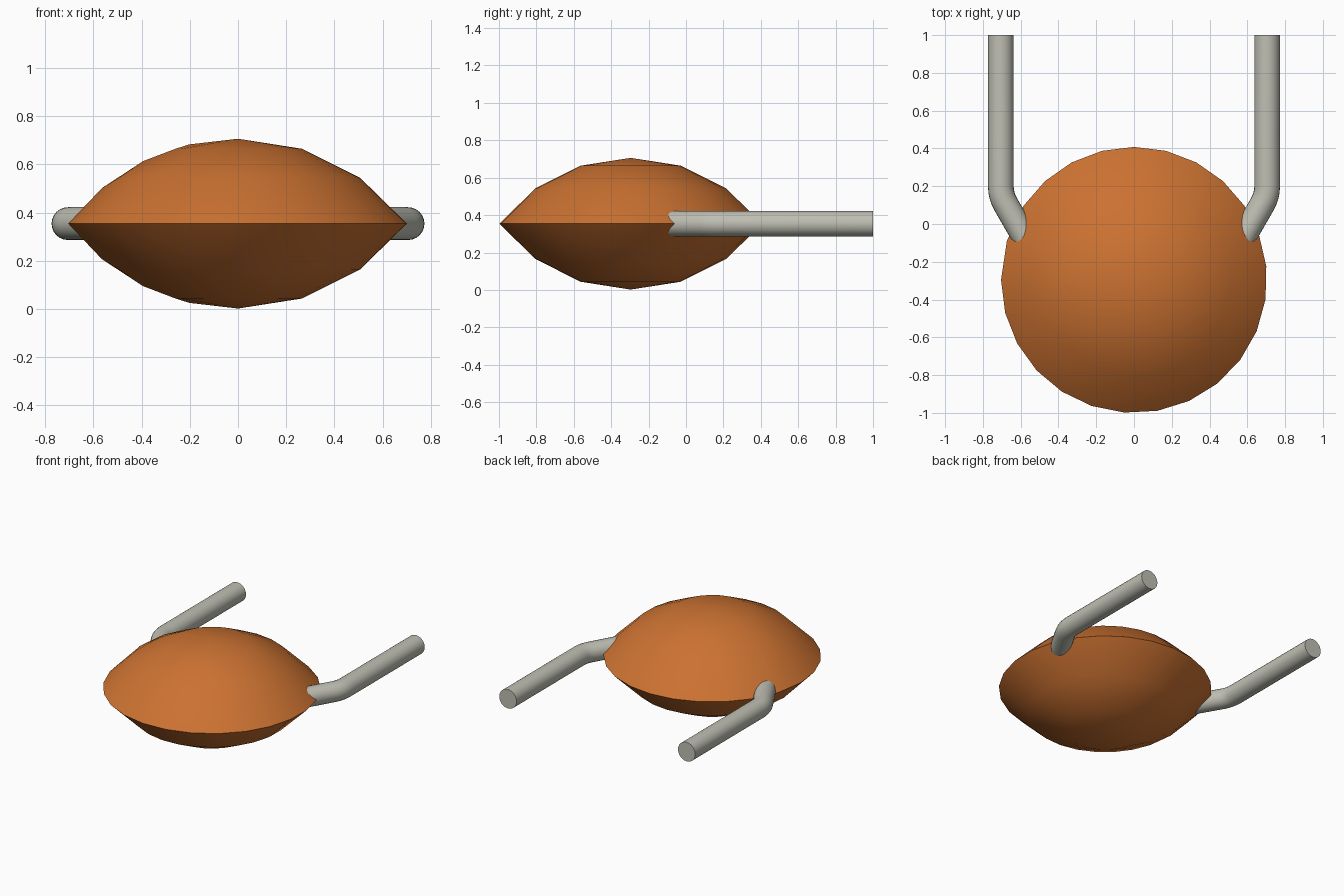
import bpy
import bmesh
import math
from mathutils import Vector

cube = bpy.data.objects.get("Cube")
if cube:
    bpy.data.objects.remove(cube, do_unlink=True)

MID_Z = 0.354


def material(name, rgb):
    mat = bpy.data.materials.new(name)
    mat.use_nodes = True
    mat.diffuse_color = (*rgb, 1)
    mat.node_tree.nodes["Principled BSDF"].inputs["Base Color"].default_value = (*rgb, 1)
    return mat


def finish(bm, name, mat):
    """Turn a bmesh into a smooth object with sharp edges kept."""
    bmesh.ops.recalc_face_normals(bm, faces=bm.faces[:])
    mesh = bpy.data.meshes.new(name)
    bm.to_mesh(mesh)
    bm.free()
    mesh.materials.append(mat)
    obj = bpy.data.objects.new(name, mesh)
    bpy.context.collection.objects.link(obj)
    bpy.ops.object.select_all(action='DESELECT')
    obj.select_set(True)
    bpy.context.view_layer.objects.active = obj
    bpy.ops.object.shade_smooth_by_angle(angle=math.radians(40))
    return obj


orange = material("burnt_orange", (0.60, 0.168, 0.031))
grey = material("warm_grey", (0.52, 0.52, 0.455))


# Lens body: two spherical caps meeting in a sharp rim
def zip_columns(bm, a, b):
    """Fill between two meridians, which may have different point counts."""
    n, m = len(a) - 1, len(b) - 1
    i = j = 0
    while i < n or j < m:
        left, right = (i + 1) * m, (j + 1) * n
        ni, nj = i + (left <= right), j + (right <= left)
        loop = [a[i], b[j], b[nj], a[ni]]
        bm.faces.new(list(dict.fromkeys(loop)))
        i, j = ni, nj


def lens_body():
    radius, height, centre_y = 0.704, 0.352, -0.296
    sphere = (radius ** 2 + height ** 2) / (2 * height)
    half_angle = math.asin(radius / sphere)
    # front run of the rim, then the back run between the two arms
    angles = [180 + 14.3 * k for k in range(15)]
    angles += [394 + 14 * k for k in range(9)] + [523]

    bm = bmesh.new()
    rim = [bm.verts.new((radius * math.cos(math.radians(a)),
                         centre_y + radius * math.sin(math.radians(a)), MID_Z))
           for a in angles]
    for side in (1, -1):
        pole = bm.verts.new((0, centre_y, MID_Z + side * height))
        columns = []
        for k, a in enumerate(angles):
            steps = 4 if k == 0 else 3      # the seam meridian is finer
            column = [rim[k]]
            for s in range(1, steps):
                t = half_angle * (1 - s / steps)
                r = sphere * math.sin(t)
                z = height - sphere * (1 - math.cos(t))
                column.append(bm.verts.new((r * math.cos(math.radians(a)),
                                            centre_y + r * math.sin(math.radians(a)),
                                            MID_Z + side * z)))
            columns.append(column + [pole])
        for k, column in enumerate(columns):
            zip_columns(bm, column, columns[(k + 1) % len(columns)])
    return finish(bm, "lens_body", orange)


# Bent round arms running backwards from the body
def arm(name, side):
    arm_x, tube, bend, bend_start, sides = 0.705, 0.068, 0.19, 0.2, 24
    path = [(arm_x, 1.0, 0)]
    for k in range(5):
        t = math.radians(30) * k / 4
        path.append((arm_x - bend * (1 - math.cos(t)), bend_start - bend * math.sin(t), t))
    x, y, t = path[-1]
    path.append((x - 0.3 * math.sin(t), y - 0.3 * math.cos(t), t))

    bm = bmesh.new()
    rings = []
    for x, y, t in path:
        across = Vector((math.cos(t), -math.sin(t), 0))
        ring = []
        for s in range(sides):
            a = math.tau * s / sides
            p = Vector((x, y, MID_Z)) + tube * (math.cos(a) * across + math.sin(a) * Vector((0, 0, 1)))
            ring.append(bm.verts.new((side * p.x, p.y, p.z)))
        rings.append(ring)
    for a, b in zip(rings, rings[1:]):
        for s in range(sides):
            n = (s + 1) % sides
            bm.faces.new((a[s], a[n], b[n], b[s]))
    bm.faces.new(rings[0])
    bm.faces.new(rings[-1])
    return finish(bm, name, grey)


lens_body()
arm("left_arm", 1)
arm("right_arm", -1)
